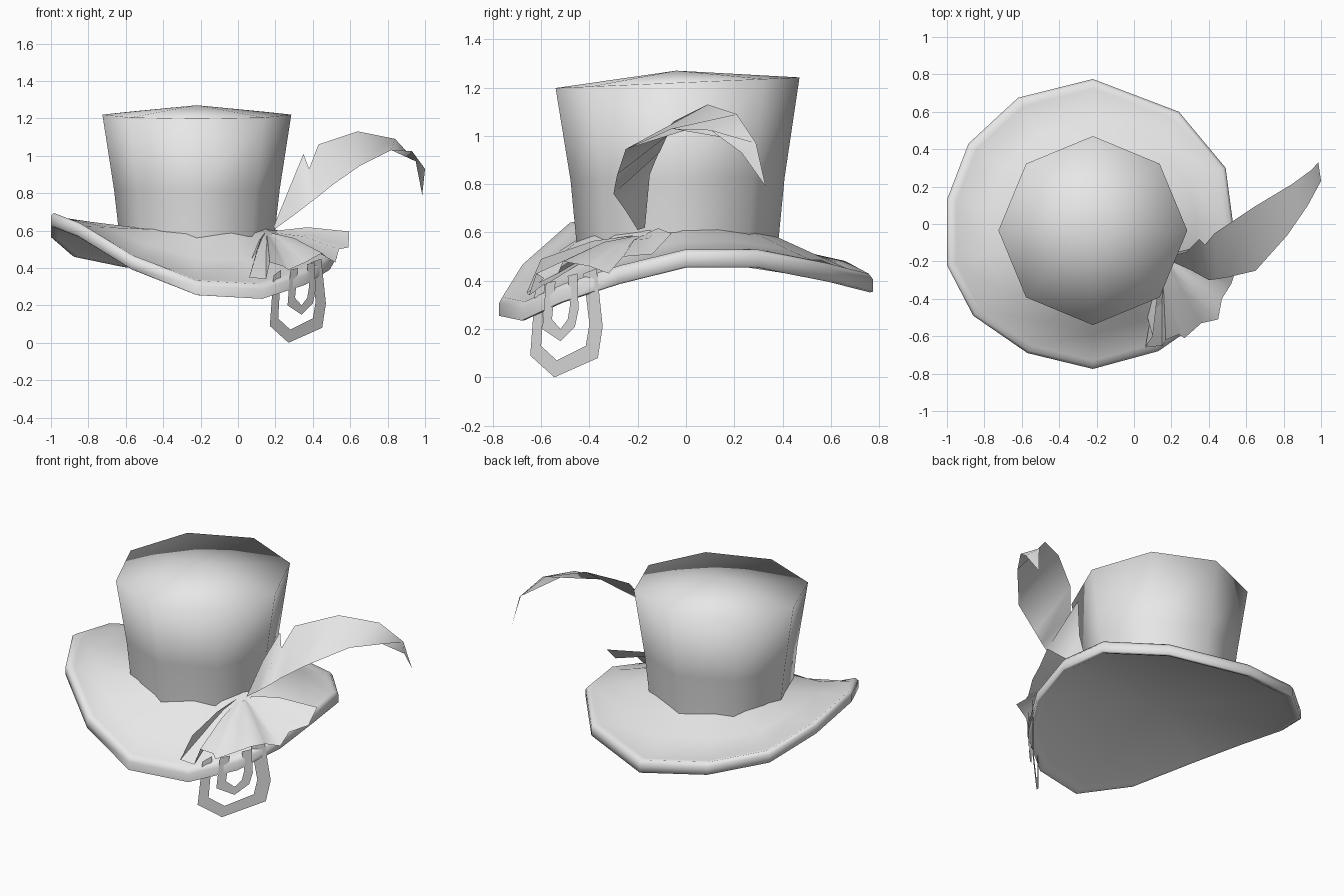
import bpy, math
from mathutils import Vector

cube = bpy.data.objects.get("Cube")
if cube:
    bpy.data.objects.remove(cube, do_unlink=True)

grey = bpy.data.materials.new("plain_grey")
grey.use_nodes = True
grey.diffuse_color = (0.8, 0.8, 0.8, 1)
grey.node_tree.nodes["Principled BSDF"].inputs["Base Color"].default_value = (0.8, 0.8, 0.8, 1)


def loft(name, rings, closed=True, start=None, end=None, angle=180):
    """Skin a row of equal rings; start and end are optional tip points."""
    n = len(rings[0])
    verts = [tuple(p) for ring in rings for p in ring]
    span = n if closed else n - 1
    faces = []
    for r in range(len(rings) - 1):
        for i in range(span):
            a, b, j = r * n, (r + 1) * n, (i + 1) % n
            faces.append((a + i, a + j, b + j, b + i))
    if start:
        verts.append(start)
        faces += [(len(verts) - 1, (i + 1) % n, i) for i in range(n)]
    if end:
        verts.append(end)
        base = (len(rings) - 1) * n
        faces += [(base + i, base + (i + 1) % n, len(verts) - 1) for i in range(n)]
    mesh = bpy.data.meshes.new(name)
    mesh.from_pydata(verts, [], faces)
    mesh.materials.append(grey)
    mesh.shade_smooth()
    mesh.set_sharp_from_angle(angle=math.radians(angle))
    obj = bpy.data.objects.new(name, mesh)
    bpy.context.collection.objects.link(obj)
    return obj


# Crown: flared octagon with a slightly tilted, peaked top
CX, CY = -0.22, -0.035


def crown_ring(radius, z, tilt, saddle=0):
    ring = []
    for k in range(8):
        c, s = math.cos(k * math.pi / 4), math.sin(k * math.pi / 4)
        ring.append((CX + radius * c, CY + radius * s, z + tilt * s + saddle * c * c))
    return ring


loft("crown", [crown_ring(0.417, 0.55, 0.008, 0.045), crown_ring(0.443, 0.82, 0.005),
               crown_ring(0.505, 1.22, 0.022)], end=(CX, -0.04, 1.27))

# Brim: warped sheet with a rolled rim, outlined counter-clockwise from the back
outline = [Vector(p) for p in (
    (-0.22, 0.775, 0.38), (-0.62, 0.675, 0.435), (-0.885, 0.43, 0.49),
    (-1.0, 0.13, 0.59), (-1.0, -0.22, 0.655), (-0.86, -0.49, 0.60),
    (-0.57, -0.69, 0.42), (-0.22, -0.775, 0.28), (0.13, -0.68, 0.26),
    (0.36, -0.52, 0.335), (0.49, -0.28, 0.415), (0.53, 0.0, 0.485),
    (0.49, 0.30, 0.485), (0.24, 0.60, 0.425))]


def inner_point(p):
    d = Vector((p.x - CX, p.y - CY, 0)).normalized()
    return Vector((CX + 0.37 * d.x, CY + 0.37 * d.y, 0.60 + 0.02 * d.x * d.x))


def brim_ring(t, dz):
    return [p.lerp(inner_point(p), t) + Vector((0, 0, dz)) for p in outline]


loft("brim", [brim_ring(t, dz) for t, dz in (
    (0.16, -0.03), (0.09, -0.035), (0.03, -0.035), (0, -0.025), (0, 0.025),
    (0.04, 0.04), (0.12, 0.02), (0.5, 0.01), (1, 0))],
    start=(CX, CY, 0.50), angle=75)

# Pleated ribbon fan spreading from a pinched knot
knot = Vector((0.15, -0.17, 0.60))
hem = [Vector(p) for p in (
    (0.06, -0.46, 0.43), (0.10, -0.60, 0.49), (0.06, -0.66, 0.35),
    (0.15, -0.65, 0.34), (0.17, -0.62, 0.43), (0.24, -0.59, 0.41),
    (0.27, -0.61, 0.39), (0.36, -0.53, 0.43), (0.45, -0.51, 0.48),
    (0.47, -0.40, 0.46), (0.52, -0.32, 0.43), (0.54, -0.26, 0.50),
    (0.59, -0.14, 0.51), (0.595, -0.06, 0.595))]
loft("ribbon_fan", [[knot.lerp(p, t) + Vector((0, 0, lift)) for p in hem]
                    for t, lift in ((0.12, 0), (0.5, 0.02), (1, 0))],
     closed=False, angle=80)


# Hanging ribbon loops: flat bands in a diagonal upright plane
def ribbon_loop(name, outer, inner, shift):
    rings = [[(x, x - shift, z) for x, z in edge] for edge in (outer, inner)]
    loft(name, rings, closed=False)


ribbon_loop("large_ribbon_loop",
            [(0.19, 0.36), (0.17, 0.09), (0.27, 0.0), (0.45, 0.08), (0.47, 0.21), (0.445, 0.45)],
            [(0.23, 0.39), (0.215, 0.13), (0.28, 0.07), (0.40, 0.13), (0.415, 0.22), (0.39, 0.43)],
            0.815)
ribbon_loop("small_ribbon_loop",
            [(0.28, 0.39), (0.265, 0.20), (0.34, 0.15), (0.40, 0.21), (0.415, 0.28), (0.41, 0.43)],
            [(0.32, 0.40), (0.305, 0.24), (0.34, 0.20), (0.37, 0.24), (0.38, 0.30), (0.37, 0.42)],
            0.86)

# Feather: curved blade with a notch in its upper edge
upper = [(0.19, -0.17, 0.62), (0.28, -0.15, 0.84), (0.35, -0.08, 1.01),
         (0.38, -0.11, 0.93), (0.43, -0.05, 1.06), (0.64, 0.09, 1.13),
         (0.84, 0.21, 1.09), (0.95, 0.29, 0.97), (0.985, 0.33, 0.79)]
lower = [(0.20, -0.20, 0.61), (0.31, -0.25, 0.69), (0.40, -0.30, 0.76),
         (0.44, -0.295, 0.79), (0.50, -0.285, 0.84), (0.65, -0.25, 0.945),
         (0.82, -0.06, 1.03), (0.93, 0.10, 1.025), (1.0, 0.23, 0.93)]
loft("feather", [lower, upper], closed=False)
